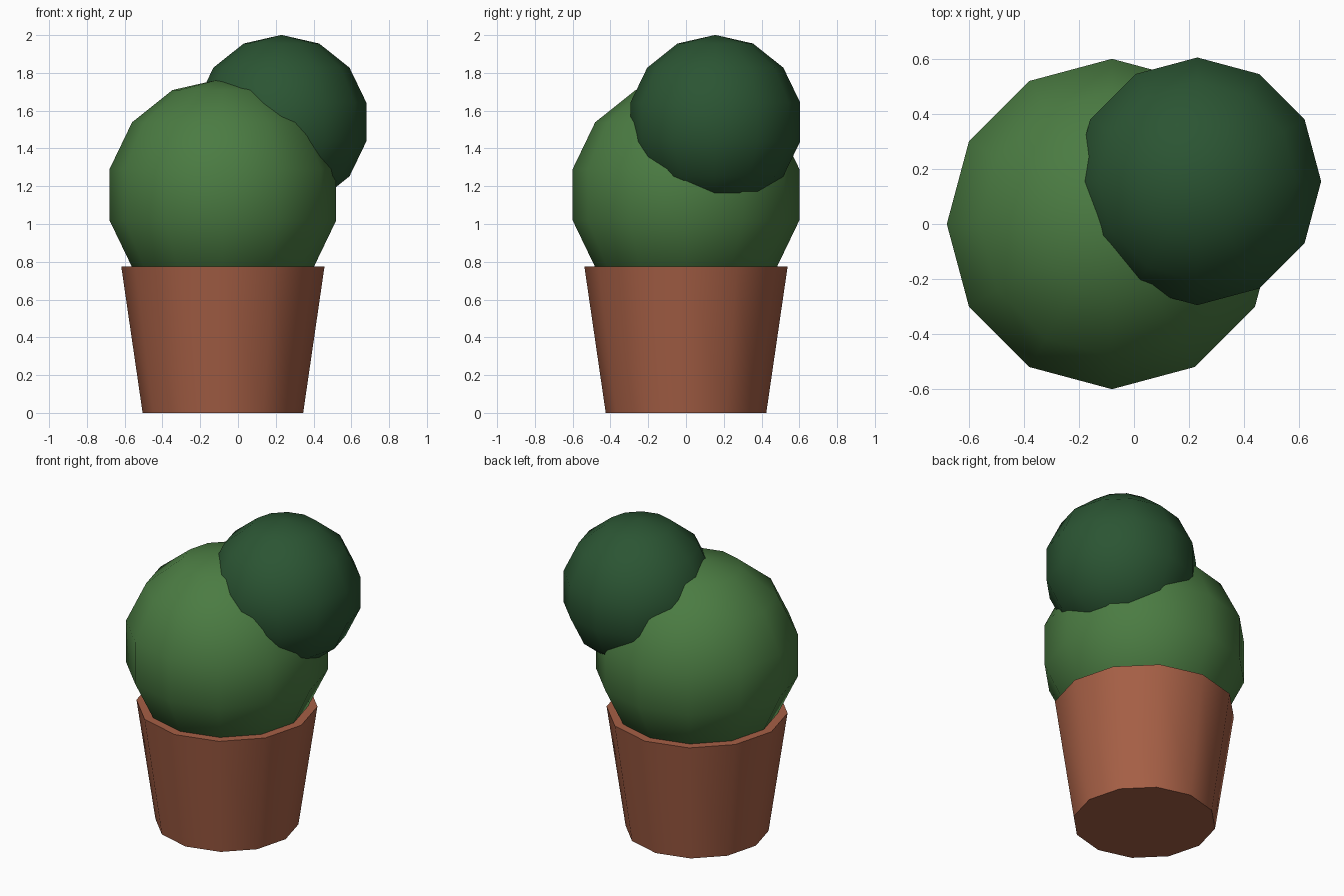
import bpy
import math

if "Cube" in bpy.data.objects:
    bpy.data.objects.remove(bpy.data.objects["Cube"])

SIDES = 12


def finish(name, color):
    """Name, smooth and colour the primitive that was just added."""
    ob = bpy.context.object
    ob.name = name
    ob.data.name = name
    bpy.ops.object.shade_smooth_by_angle(angle=math.radians(45))
    mat = bpy.data.materials.new(name + "_colour")
    mat.diffuse_color = (*color, 1.0)
    mat.use_nodes = True
    mat.node_tree.nodes["Principled BSDF"].inputs["Base Color"].default_value = mat.diffuse_color
    ob.data.materials.append(mat)
    return ob


def foliage_ball(name, center, radius, color):
    """Low-poly ball with 12 sides and 7 bands."""
    bpy.ops.mesh.primitive_uv_sphere_add(
        segments=SIDES, ring_count=7, radius=radius, location=center)
    return finish(name, color)


# Tapered terracotta pot, closed at the base and the soil level
POT_H = 0.775
bpy.ops.mesh.primitive_cone_add(
    vertices=SIDES, radius1=0.425, radius2=0.538, depth=POT_H,
    location=(-0.08, 0, POT_H / 2))
finish("pot", (0.38, 0.115, 0.06))

# Large light bush sitting in the pot, small dark one behind its shoulder
foliage_ball("large_bush", (-0.08, 0, 1.155), 0.615, (0.07, 0.20, 0.055))
foliage_ball("small_bush", (0.23, 0.155, 1.54), 0.461, (0.024, 0.09, 0.033))
